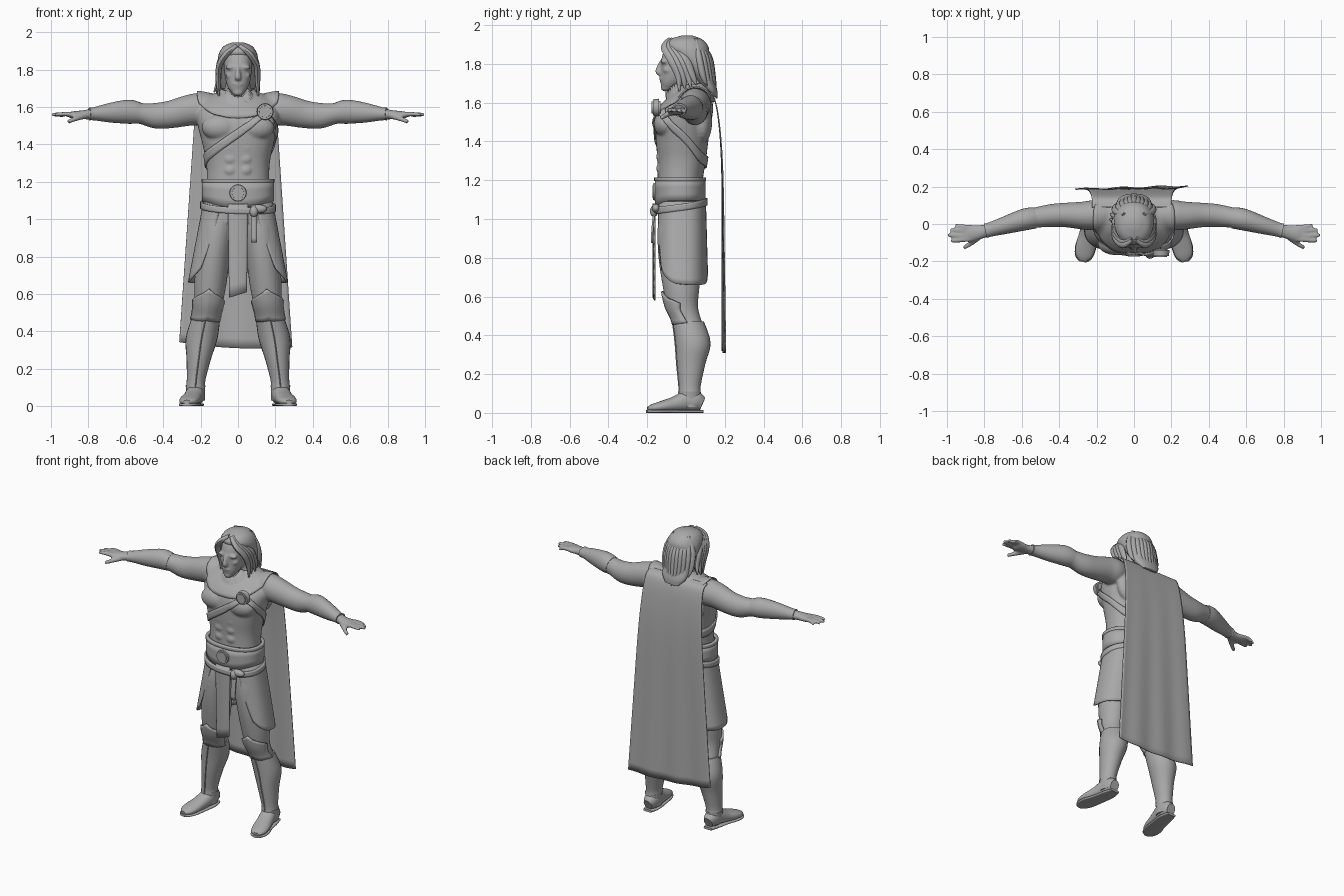
import bpy, bmesh, math, random
from mathutils import Vector, Matrix

random.seed(4)
if "Cube" in bpy.data.objects:
    bpy.data.objects.remove(bpy.data.objects["Cube"])

GREY = (0.4, 0.4, 0.4, 1)
clay = bpy.data.materials.new("plain grey")
clay.use_nodes = True
clay.diffuse_color = GREY
clay.node_tree.nodes["Principled BSDF"].inputs["Base Color"].default_value = GREY


def spline(rows, steps):
    """Smooth curve through rows of numbers."""
    out = []
    last = len(rows) - 1
    for i in range(last):
        a, b, c, d = (rows[max(i - 1, 0)], rows[i], rows[i + 1], rows[min(i + 2, last)])
        for k in range(steps):
            t = k / steps
            out.append([q + .5 * t * (r - p + t * (2*p - 5*q + 4*r - s + t * (3*(q - r) + s - p)))
                        for p, q, r, s in zip(a, b, c, d)])
    return out + [list(rows[-1])]


def power(v, p):
    return math.copysign(abs(v) ** p, v)


def tube(bm, rows, ref=(0, 0, 1), sides=24, steps=4, square=1, axis=None, mirror=False):
    """Closed loft through (x, y, z, radius along ref, radius across)."""
    for s in ((1, -1) if mirror else (1,)):
        path = spline(rows, steps)
        points = [Vector((s * r[0], r[1], r[2])) for r in path]
        rings = []
        for i, (p, r) in enumerate(zip(points, path)):
            t = Vector(axis) if axis else points[min(i + 1, len(points) - 1)] - points[max(i - 1, 0)]
            across = t.cross(Vector(ref)).normalized()
            up = across.cross(t).normalized()
            ring = []
            for k in range(sides):
                a = math.tau * k / sides
                ring.append(bm.verts.new(p + up * max(r[3], .002) * power(math.sin(a), square)
                                         + across * max(r[4], .002) * power(math.cos(a), square)))
            rings.append(ring)
        for u, v in zip(rings, rings[1:]):
            for k in range(sides):
                j = (k + 1) % sides
                bm.faces.new((u[k], u[j], v[j], v[k]))
        bm.faces.new(rings[0])
        bm.faces.new(rings[-1])


def ball(bm, loc, radii, mirror=False):
    for s in ((1, -1) if mirror else (1,)):
        m = Matrix.Translation((s * loc[0], loc[1], loc[2])) @ Matrix.Diagonal((*radii, 1))
        bmesh.ops.create_uvsphere(bm, u_segments=20, v_segments=12, radius=1, matrix=m)


def grid(bm, f, nu, nv):
    """Sheet of points f(u, v) with u and v from 0 to 1."""
    vs = [[bm.verts.new(f(i / nu, j / nv)) for j in range(nv + 1)] for i in range(nu + 1)]
    for i in range(nu):
        for j in range(nv):
            bm.faces.new((vs[i][j], vs[i + 1][j], vs[i + 1][j + 1], vs[i][j + 1]))


def finish(name, bm, remesh=0, wrap=None, gap=.008, thick=0, weld=False, angle=50):
    if weld:
        bmesh.ops.remove_doubles(bm, verts=bm.verts, dist=.0005)
    bmesh.ops.recalc_face_normals(bm, faces=bm.faces)
    mesh = bpy.data.meshes.new(name)
    bm.to_mesh(mesh)
    bm.free()
    mesh.materials.append(clay)
    ob = bpy.data.objects.new(name, mesh)
    bpy.context.collection.objects.link(ob)
    bpy.context.view_layer.objects.active = ob
    ob.select_set(True)
    bpy.ops.object.shade_smooth_by_angle(angle=math.radians(angle))
    ob.select_set(False)
    if remesh:
        m = ob.modifiers.new("merge", "REMESH")
        m.mode, m.voxel_size, m.use_smooth_shade = "VOXEL", remesh, True
        m = ob.modifiers.new("soften", "SMOOTH")
        m.factor, m.iterations = .5, 5
    if wrap:
        m = ob.modifiers.new("drape", "SHRINKWRAP")
        m.target, m.offset, m.wrap_mode = wrap, gap, "OUTSIDE_SURFACE"
    if thick:
        m = ob.modifiers.new("thickness", "SOLIDIFY")
        m.thickness, m.offset = thick, 0
    return ob


UP, BACK = (0, 0, 1), (0, 1, 0)

# Body: torso, neck, head, arms, hands and legs merged into one skin
bm = bmesh.new()
torso = [(0, -.03, .98, .11, .16), (0, -.03, 1.1, .122, .18), (0, -.03, 1.2, .117, .168),
         (0, -.022, 1.3, .125, .17), (0, -.02, 1.4, .135, .19), (0, -.012, 1.5, .143, .215),
         (0, .005, 1.57, .135, .22), (0, .03, 1.63, .1, .18), (0, .04, 1.67, .07, .1),
         (0, .03, 1.7, .06, .07), (0, 0, 1.78, .06, .062)]
tube(bm, torso, BACK, 40, 4, .88, UP)
ball(bm, (.095, -.105, 1.49), (.1, .062, .07), True)
ball(bm, (.11, .085, 1.5), (.09, .05, .11), True)
for z in (1.26, 1.32, 1.38):
    ball(bm, (.04, -.128, z), (.036, .026, .03), True)
head = [(0, -.09, 1.66, .025, .022), (0, -.08, 1.69, .048, .045), (0, -.058, 1.72, .073, .06),
        (0, -.04, 1.76, .09, .07), (0, -.025, 1.82, .103, .076), (0, -.01, 1.88, .098, .076),
        (0, 0, 1.92, .07, .055), (0, 0, 1.935, .03, .03)]
tube(bm, head, BACK, 28, 4, .9, UP)
tube(bm, [(0, -.125, 1.815, .012, .009), (0, -.138, 1.78, .015, .012), (0, -.143, 1.757, .015, .019),
          (0, -.13, 1.745, .008, .012)], BACK, 12)
ball(bm, (.034, -.112, 1.812), (.036, .02, .012), True)
ball(bm, (.043, -.092, 1.768), (.024, .026, .02), True)
ball(bm, (0, -.125, 1.722), (.028, .014, .008))
ball(bm, (0, -.118, 1.705), (.026, .016, .009))
ball(bm, (0, -.106, 1.677), (.03, .025, .02))
arm = [(.13, .05, 1.6, .06, .06), (.2, .048, 1.59, .085, .08), (.27, .045, 1.58, .082, .075),
       (.36, .048, 1.56, .074, .066), (.44, .045, 1.553, .069, .062), (.52, .035, 1.565, .056, .055),
       (.6, .02, 1.57, .058, .052), (.68, -.004, 1.567, .047, .044), (.77, -.03, 1.562, .031, .034),
       (.83, -.045, 1.558, .024, .038), (.88, -.05, 1.557, .02, .046), (.905, -.052, 1.556, .014, .042)]
tube(bm, arm, mirror=True)
for y0, tip in ((-.018, (.955, -.008, 1.55)), (-.04, (.985, -.03, 1.556)),
                (-.062, (.997, -.06, 1.558)), (-.082, (.98, -.09, 1.558))):
    tube(bm, [(.87, y0, 1.558, .014, .013), (.92, (y0 + tip[1]) / 2, 1.562, .013, .012),
              (*tip, .01, .01)], sides=10, mirror=True)
tube(bm, [(.82, -.06, 1.553, .018, .018), (.86, -.095, 1.54, .015, .015), (.91, -.128, 1.52, .011, .011)],
     sides=10, mirror=True)
leg = [(.095, -.03, 1.08, .1, .08), (.112, -.03, .95, .117, .095), (.132, -.032, .8, .11, .09),
       (.148, -.025, .65, .095, .086), (.158, -.018, .55, .08, .076), (.172, .01, .47, .072, .07)]
calf = [(.172, .012, .47, .074, .072), (.195, .036, .36, .084, .08), (.21, .026, .25, .066, .06),
        (.224, .02, .14, .049, .045), (.227, .02, .1, .05, .047)]
tube(bm, leg + calf[1:], BACK, axis=UP, mirror=True)
body = finish("body", bm, remesh=.007)

# Hair: cap, back curtain and loose locks
bm = bmesh.new()
hair = [(0, .15, 1.63, .012, .05), (0, .125, 1.67, .035, .085), (0, .085, 1.74, .052, .1),
        (0, .055, 1.8, .068, .107), (0, .022, 1.85, .098, .108), (0, .002, 1.89, .113, .1),
        (0, 0, 1.925, .085, .076), (0, .005, 1.945, .03, .03)]
tube(bm, hair, BACK, 32, 4, .95, UP)
for s in (1, -1):
    for k in range(4):
        w = .012 * k
        tube(bm, [(s * .01, -.085 + w, 1.925, .012, .012), (s * .06, -.11 + 1.5 * w, 1.885, .02, .016),
                  (s * .1, -.075 + 2 * w, 1.82, .022, .016), (s * .105, -.04 + 2 * w, 1.74, .018, .014),
                  (s * (.1 + random.random() * .03), -.035 + 2.5 * w, 1.655 + w, .004, .004)], BACK, 8)
for k in range(11):
    x = (k - 5) / 5
    end = 1.615 + .05 * random.random() + .03 * x * x
    tube(bm, [(.05 * x, .05, 1.925, .012, .014), (.095 * x, .115 - .05 * x * x, 1.84, .018, .018),
              (.1 * x, .137 - .05 * x * x, 1.74, .016, .018),
              (.09 * x, .158 - .05 * x * x, end, .004, .005)], BACK, 8)
finish("hair", bm)

# Draped collar over the shoulders
bm = bmesh.new()


def collar(u, v):
    c, s = math.cos(math.tau * u), math.sin(math.tau * u)
    low = 1.645 - .105 * max(0, -s) ** 1.5 - .04 * max(0, s)
    return ((.078 + .14 * v) * power(c, .8), .018 + (.07 + .075 * v) * power(s, .8) - .025 * v * max(0, -s),
            1.688 + (low - 1.688) * v ** 1.6)


grid(bm, collar, 56, 12)
finish("shoulder_drape", bm, wrap=body, gap=.009, thick=.008, weld=True)

# Cape
bm = bmesh.new()
drop = spline([(.09, 1.665), (.14, 1.635), (.17, 1.5), (.187, 1.25), (.192, .8), (.195, .33)], 6)


def cape(u, v):
    y, z = drop[round(v * (len(drop) - 1))]
    t = (1.665 - z) / 1.335
    x = (2 * u - 1) * (.212 + .09 * t) - .012
    fold = .004 * math.sin(u * 19) * t
    return x, y + .03 * x * t + fold, z + t * (.14 * x * x - .02 - .04 * x + .06 * x * x)


grid(bm, cape, 32, len(drop) - 1)
finish("cape", bm, thick=.006)

# Chest strap: one loop from the brooch round the ribs
bm = bmesh.new()
loop = spline([(.15, -.145, 1.58), (.03, -.175, 1.48), (-.1, -.155, 1.39), (-.185, -.06, 1.32), (-.15, .07, 1.29),
               (0, .12, 1.29), (.14, .08, 1.32), (.2, 0, 1.41), (.19, -.09, 1.5), (.15, -.145, 1.575)], 8)


def strap(u, v):
    x, y, z = loop[round(u * (len(loop) - 1))]
    return x, y, z + (v - .5) * .055


grid(bm, strap, len(loop) - 1, 3)
finish("chest_strap", bm, wrap=body, gap=.006, thick=.008)


def disc(name, loc, radius, depth):
    bm = bmesh.new()
    turn = Matrix.Translation(loc) @ Matrix.Rotation(math.pi / 2, 4, "X")
    for r, d in ((radius, depth), (radius * .75, depth * 1.5)):
        bmesh.ops.create_cone(bm, cap_ends=True, segments=32, radius1=r, radius2=r * .93, depth=d, matrix=turn)
    finish(name, bm, angle=30)


disc("brooch", (.145, -.155, 1.575), .045, .03)
disc("belt_buckle", (0, -.162, 1.14), .046, .014)


# Waist belts as bands around the hips
def band(name, top, bottom, rx, ry, thick):
    bm = bmesh.new()

    def point(u, v):
        c, s = math.cos(math.tau * u), math.sin(math.tau * u)
        a, b = top(c, s), bottom(c, s)
        return rx * power(c, .88), -.03 + ry * power(s, .88), a + (b - a) * v
    grid(bm, point, 56, 3)
    finish(name, bm, thick=thick, weld=True)


band("waist_belt", lambda c, s: 1.2, lambda c, s: 1.095 - .035 * max(0, -s) ** 3, .186, .125, .012)
band("belt_rim", lambda c, s: 1.215, lambda c, s: 1.195, .184, .124, .02)
band("hip_belt", lambda c, s: 1.085 + .022 * s - .008 * c, lambda c, s: 1.05 + .022 * s - .008 * c, .194, .134, .016)

# Side skirts
bm = bmesh.new()
for side in (1, -1):
    def skirt(u, v):
        t = v * (1 - .18 * (2 * u - 1) ** 4)
        front = -66 + 32 * t ** 1.5
        a = math.radians(front + (89 - front) * u)
        return (side * (.182 + .082 * t) * power(math.cos(a), .75),
                -.025 + (.124 + .012 * t) * power(math.sin(a), .75), 1.09 - .43 * t)
    grid(bm, skirt, 24, 14)
finish("side_skirts", bm, thick=.008)

# Front cloth and hanging belt end
bm = bmesh.new()
grid(bm, lambda u, v: (-.054 + .108 * u + .014 * v * (.5 - u), -.16 - .008 * math.sin(u * math.pi),
                       1.08 - v * (.5 - .03 * u)), 8, 8)
finish("front_cloth", bm, thick=.007)
bm = bmesh.new()
grid(bm, lambda u, v: (.07 + .032 * u, -.158 - .018 * math.sin(v * math.pi / 2), 1.075 - .2 * v), 2, 8)
ball(bm, (.11, -.155, 1.055), (.04, .016, .018))
ball(bm, (.085, -.165, 1.04), (.018, .016, .024))
finish("belt_end", bm, thick=.01)

# Bracers
bm = bmesh.new()
cuff = [(.53, .033, 1.567, .057, .057), (.585, .024, 1.574, .064, .058), (.68, -.004, 1.569, .053, .048),
        (.77, -.03, 1.563, .035, .038), (.795, -.036, 1.562, .034, .04)]
tube(bm, cuff, mirror=True)
finish("bracers", bm)

# Greaves with a raised shin ridge
bm = bmesh.new()
tube(bm, [(x, y, z, a + .007, b + .005) for x, y, z, a, b in calf], BACK, axis=UP, mirror=True)
tube(bm, [(x, y - a - .002, z, .009, .006) for x, y, z, a, b in calf], BACK, 4, axis=UP, mirror=True)
finish("greaves", bm, angle=40)

# Pointed knee guards
bm = bmesh.new()
for s in (1, -1):
    rows = [[(.24, -.03, .565), (.155, -.135, .625), (.068, -.04, .56)],
            [(.236, -.03, .53), (.158, -.125, .55), (.078, -.035, .525)],
            [(.242, .01, .46), (.168, -.078, .455), (.1, .0, .455)]]
    vs = [[bm.verts.new((s * x, y, z)) for x, y, z in r] for r in rows]
    for i in range(2):
        for j in range(2):
            bm.faces.new((vs[i][j], vs[i][j + 1], vs[i + 1][j + 1], vs[i + 1][j]))
bmesh.ops.subdivide_edges(bm, edges=bm.edges, cuts=3, use_grid_fill=True)
finish("knee_guards", bm, wrap=body, gap=.008, thick=.012, angle=25)

# Shoes with flat soles
bm = bmesh.new()
tube(bm, [(.226, .085, .045, .035, .03), (.226, .05, .058, .052, .047), (.23, 0, .06, .052, .05),
          (.243, -.06, .045, .039, .051), (.258, -.12, .034, .029, .054), (.268, -.17, .026, .02, .045),
          (.273, -.197, .022, .01, .02)], square=.9, mirror=True)
tube(bm, [(.226, .02, .03, .055, .05), (.227, .02, .08, .055, .05), (.227, .02, .11, .056, .053)],
     BACK, axis=UP, mirror=True)
tube(bm, [(.226, .09, .008, .008, .03), (.228, .03, .008, .008, .046), (.243, -.06, .008, .008, .05),
          (.26, -.13, .008, .008, .056), (.27, -.18, .008, .008, .044), (.274, -.203, .008, .008, .018)],
     square=.5, mirror=True)
finish("shoes", bm)
